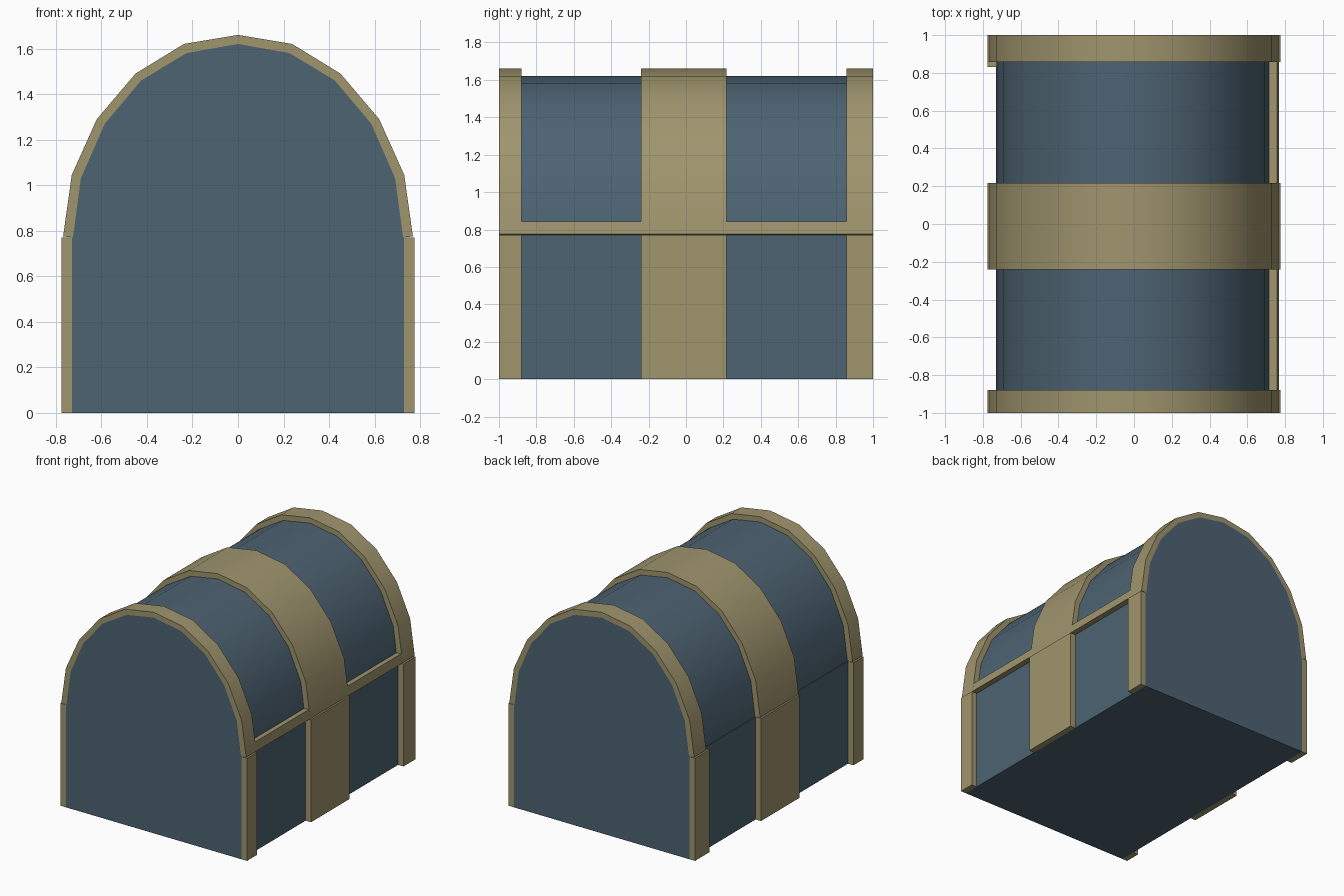
import bpy, bmesh, math

if "Cube" in bpy.data.objects:
    bpy.data.objects.remove(bpy.data.objects["Cube"])


def material(name, rgb):
    m = bpy.data.materials.new(name)
    m.diffuse_color = (*rgb, 1)
    m.use_nodes = True
    m.node_tree.nodes["Principled BSDF"].inputs["Base Color"].default_value = m.diffuse_color
    return m


BLUE = material("blue_panel", (0.075, 0.125, 0.17))
BRASS = material("brass_trim", (0.35, 0.30, 0.155))


def prism(name, profile, y0, y1, mat, smooth=False):
    """Extrude an x-z outline along y."""
    bm = bmesh.new()
    face = bm.faces.new([bm.verts.new((x, y0, z)) for x, z in profile])
    ext = bmesh.ops.extrude_face_region(bm, geom=[face])
    verts = [v for v in ext["geom"] if isinstance(v, bmesh.types.BMVert)]
    bmesh.ops.translate(bm, verts=verts, vec=(0, y1 - y0, 0))
    bmesh.ops.recalc_face_normals(bm, faces=bm.faces)
    me = bpy.data.meshes.new(name)
    bm.to_mesh(me)
    bm.free()
    me.materials.append(mat)
    ob = bpy.data.objects.new(name, me)
    bpy.context.collection.objects.link(ob)
    if smooth:
        bpy.ops.object.select_all(action='DESELECT')
        ob.select_set(True)
        bpy.context.view_layer.objects.active = ob
        bpy.ops.object.shade_smooth_by_angle(angle=math.radians(30))
    return ob


def rect(x0, x1, z0, z1):
    return [(x0, z0), (x1, z0), (x1, z1), (x0, z1)]


def arch(half):
    """Complete a right-half arch (base to apex) with its mirror image."""
    return half + [(-x, z) for x, z in reversed(half[:-1])]


inner = arch([(0.725, 0.77), (0.69, 1.03), (0.585, 1.27),
              (0.425, 1.46), (0.226, 1.58), (0, 1.62)])
outer = arch([(0.768, 0.775), (0.73, 1.045), (0.62, 1.29),
              (0.45, 1.49), (0.238, 1.62), (0, 1.66)])

# Box and domed lid
prism("chest_body", rect(-0.73, 0.73, 0, 0.77), -1, 1, BLUE)
prism("lid", inner, -1, 1, BLUE, True)

# Straps over the lid and down both sides
bands = {"front": (-1, -0.88), "middle": (-0.24, 0.217), "back": (0.857, 1)}
for label, (y0, y1) in bands.items():
    prism(label + "_lid_band", outer + inner[::-1], y0, y1, BRASS, True)
    prism(label + "_right_strap", rect(0.73, 0.775, 0, 0.77), y0, y1, BRASS)
    left_y0 = 0.83 if label == "back" else y0
    prism(label + "_left_strap", rect(-0.775, -0.73, 0, 0.77), left_y0, y1, BRASS)

# Lid rim on the opening side, between the straps
rim = [(0.725, 0.77), (0.768, 0.775), (0.758, 0.843), (0.716, 0.838)]
prism("front_lid_rim", rim, -0.88, -0.24, BRASS)
prism("back_lid_rim", rim, 0.217, 0.857, BRASS)
